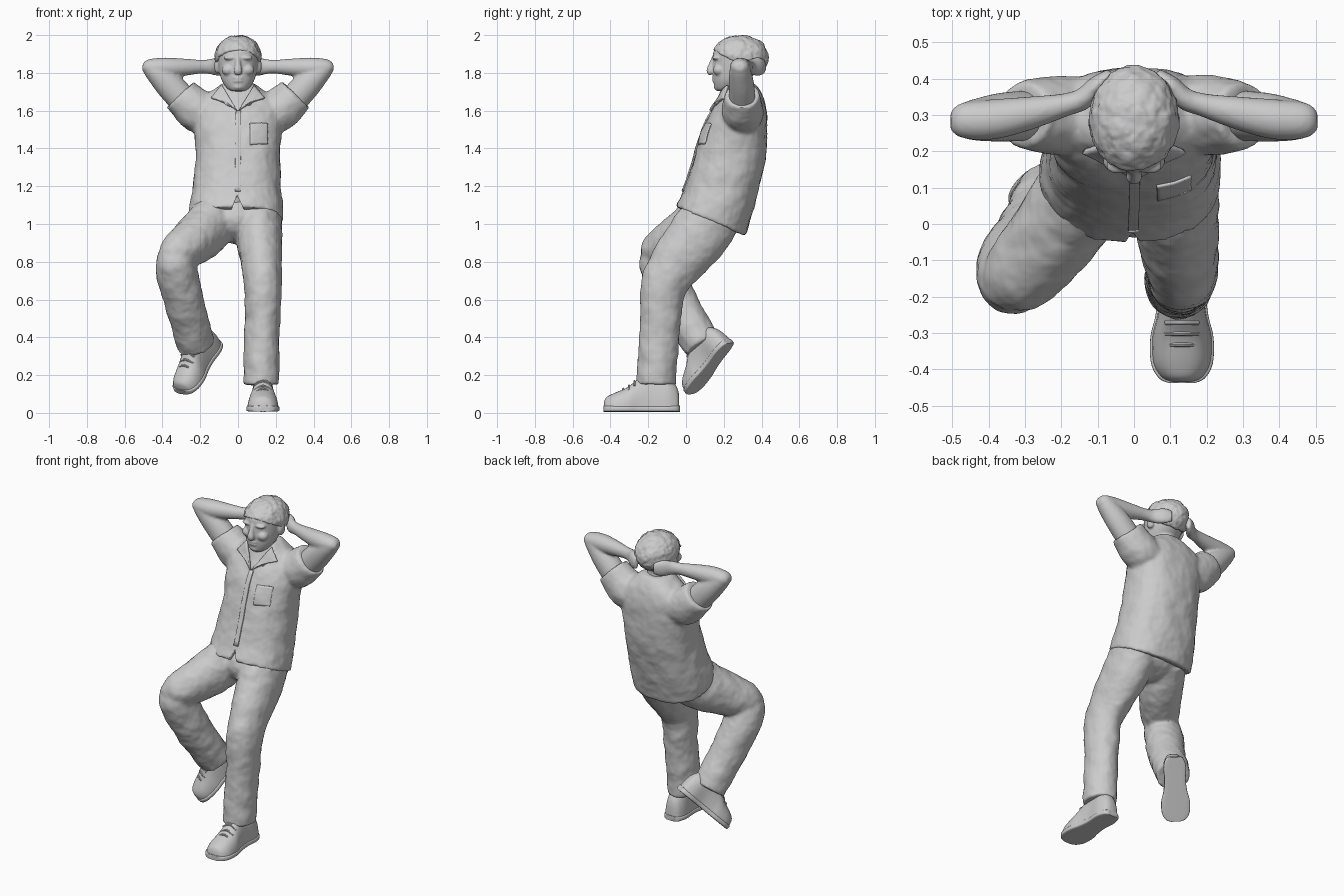
import bpy, bmesh, math
from mathutils import Vector, Matrix

if "Cube" in bpy.data.objects:
    bpy.data.objects.remove(bpy.data.objects["Cube"])

def new_object(name, bm, smooth_angle=40):
    bmesh.ops.recalc_face_normals(bm, faces=bm.faces)
    me = bpy.data.meshes.new(name)
    bm.to_mesh(me)
    bm.free()
    ob = bpy.data.objects.new(name, me)
    bpy.context.collection.objects.link(ob)
    select([ob])
    bpy.ops.object.shade_smooth_by_angle(angle=math.radians(smooth_angle))
    return ob

def select(obs):
    bpy.ops.object.select_all(action='DESELECT')
    for o in obs:
        o.select_set(True)
    bpy.context.view_layer.objects.active = obs[0]

def spline(rows, steps):
    """Catmull-Rom through rows of numbers."""
    out, n = [], len(rows)
    for i in range(n - 1):
        a, b, c, d = (rows[max(i - 1, 0)], rows[i], rows[i + 1], rows[min(i + 2, n - 1)])
        for k in range(steps):
            t = k / steps
            out.append([.5 * (2*q + (r - p)*t + (2*p - 5*q + 4*r - s)*t*t + (3*q - p - 3*r + s)*t**3)
                        for p, q, r, s in zip(a, b, c, d)])
    return out + [list(rows[-1])]

def loft(name, rows, ref='X', flip=1, power=2.0, floor=None, sides=36, steps=5):
    """Skin through rings. Rows are x, y, z, r1, r2 (+ tilt for ref 'FLAT')."""
    pts = spline([(r[0] * flip,) + tuple(r[1:]) for r in rows], steps)
    axis = Vector((0, 1, 0)) if ref == 'Y' else Vector((1, 0, 0))
    bm, rings = bmesh.new(), []
    for i, p in enumerate(pts):
        c = Vector(p[:3])
        t = (Vector(pts[min(i + 1, len(pts) - 1)][:3]) - Vector(pts[max(i - 1, 0)][:3])).normalized()
        u = (axis - t * t.dot(axis)).normalized()
        v = t.cross(u)
        if ref == 'FLAT':
            u, v = axis, Vector((0, 1, p[5]))
        elif ref == 'SHOE':
            u, v = axis, Vector((0, 0, 1))
        ring = []
        for k in range(sides):
            a = 2 * math.pi * k / sides
            ca, sa = math.cos(a), math.sin(a)
            co = c + u * p[3] * math.copysign(abs(ca)**(2/power), ca) + v * p[4] * math.copysign(abs(sa)**(2/power), sa)
            if floor is not None:
                co.z = max(co.z, floor)
            ring.append(bm.verts.new(co))
        rings.append(ring)
    for r, s in zip(rings, rings[1:]):
        for k in range(sides):
            bm.faces.new((r[k], r[(k+1) % sides], s[(k+1) % sides], s[k]))
    bm.faces.new(rings[0])
    bm.faces.new(rings[-1])
    return new_object(name, bm)

def ball(name, loc, rad):
    bm = bmesh.new()
    bmesh.ops.create_uvsphere(bm, u_segments=32, v_segments=20, radius=1,
                              matrix=Matrix.Translation(loc) @ Matrix.Diagonal((*rad, 1)))
    return new_object(name, bm)

def fuse(name, obs, voxel=.011, smooth=4, lumps=0, scale=.1):
    """Merge overlapping parts into one soft skin, with optional folds."""
    select(obs)
    if len(obs) > 1:
        bpy.ops.object.join()
    ob = obs[0]
    ob.name = name
    m = ob.modifiers.new("skin", 'REMESH')
    m.mode, m.voxel_size, m.use_smooth_shade = 'VOXEL', voxel, True
    m = ob.modifiers.new("soften", 'SMOOTH')
    m.iterations = smooth
    if lumps:
        tex = bpy.data.textures.new(name + "_folds", 'CLOUDS')
        tex.noise_scale = scale
        m = ob.modifiers.new("folds", 'DISPLACE')
        m.texture, m.strength, m.mid_level = tex, lumps, .5
    return ob

def patch(name, corners, target, thick, n=10):
    """Cloth piece lying on the target's surface."""
    a, b, c, d = map(Vector, corners)
    bm = bmesh.new()
    g = [[bm.verts.new(a.lerp(b, i/n).lerp(d.lerp(c, i/n), j/n)) for i in range(n+1)] for j in range(n+1)]
    for j in range(n):
        for i in range(n):
            bm.faces.new((g[j][i], g[j][i+1], g[j+1][i+1], g[j+1][i]))
    ob = new_object(name, bm)
    w = ob.modifiers.new("lie_on", 'SHRINKWRAP')
    w.target, w.wrap_method, w.wrap_mode, w.offset = target, 'NEAREST_SURFACEPOINT', 'ABOVE_SURFACE', thick * .4
    s = ob.modifiers.new("thickness", 'SOLIDIFY')
    s.thickness, s.offset = thick, 0
    return ob

# Shirt: leaning torso plus raised short sleeves
torso = loft("torso", [
    (-.01, .13, 1.015, .25, .185, -.42), (-.01, .163, 1.1, .247, .182, -.36), (-.005, .2, 1.22, .233, .183, -.25),
    (0, .236, 1.36, .225, .184, -.15), (0, .262, 1.5, .232, .168, -.1), (0, .285, 1.6, .235, .142, -.05),
    (0, .295, 1.66, .2, .118, 0), (0, .29, 1.715, .125, .095, 0), (0, .285, 1.745, .08, .08, 0)],
    ref='FLAT', power=2.3)
sleeves = [loft("sleeve", [(.1, .3, 1.56, .1, .1), (.21, .3, 1.6, .11, .115), (.27, .3, 1.65, .1, .105),
                           (.305, .3, 1.685, .09, .1)], ref='Y', flip=s) for s in (1, -1)]
shirt = fuse("shirt", [torso] + sleeves, smooth=3, lumps=.014, scale=.09)

# Notch where the front hem opens
bm = bmesh.new()
tri = [(-.05, 1.04), (.05, 1.04), (-.005, 1.15)]
f, b = ([bm.verts.new((x, y, z)) for x, z in tri] for y in (-.2, .0))
bm.faces.new(f)
bm.faces.new(b)
for i in range(3):
    bm.faces.new((f[i], f[(i+1) % 3], b[(i+1) % 3], b[i]))
notch = new_object("hem_notch_cutter", bm)
notch.hide_render = True
notch.hide_set(True)
m = shirt.modifiers.new("notch", 'BOOLEAN')
m.operation, m.object = 'DIFFERENCE', notch

# Collar flaps, button strip and pocket
for s in (1, -1):
    patch("collar_flap", [(s*.085, .22, 1.735), (s*.14, .2, 1.665), (s*.06, .14, 1.65), (s*.005, .13, 1.6)], shirt, .016)
patch("button_strip", [(-.012, .13, 1.6), (.016, .13, 1.6), (.012, -.01, 1.17), (-.016, -.01, 1.17)], shirt, .008, 16)
patch("pocket", [(.065, .09, 1.54), (.17, .11, 1.54), (.17, .08, 1.43), (.065, .06, 1.42)], shirt, .008)

# Trousers: planted leg, bent leg and seat
straight_leg = loft("straight_leg", [
    (.11, .15, 1.06, .12, .155), (.113, .06, .93, .122, .16), (.125, -.053, .79, .108, .14),
    (.133, -.12, .67, .1, .122), (.13, -.134, .5, .094, .108), (.125, -.147, .33, .094, .105),
    (.125, -.157, .19, .094, .106), (.125, -.158, .15, .092, .105)])
thigh = loft("thigh", [(-.1, .15, 1.06, .12, .155), (-.17, .04, .965, .128, .145), (-.27, -.09, .885, .115, .12),
                       (-.335, -.16, .835, .095, .1), (-.37, -.2, .81, .055, .06)])
shin = loft("shin", [(-.345, -.165, .88, .06, .06), (-.337, -.15, .82, .098, .105), (-.318, -.11, .72, .11, .113),
                     (-.28, -.04, .57, .105, .108), (-.24, .05, .42, .1, .102), (-.222, .09, .355, .1, .1)])
seat = ball("seat", (0, .13, 1.03), (.225, .165, .135))
fuse("trousers", [seat, straight_leg, thigh, shin], smooth=4, lumps=.014, scale=.08)

# Bare arms with hands behind the head
for s in (1, -1):
    upper = loft("upper_arm", [(.24, .3, 1.6, .07, .075), (.35, .295, 1.72, .068, .075), (.42, .288, 1.79, .06, .062),
                               (.465, .285, 1.83, .048, .046), (.485, .285, 1.85, .02, .02)], ref='Y', flip=s)
    fore = loft("forearm", [(.505, .285, 1.832, .025, .02), (.475, .285, 1.83, .048, .042), (.39, .288, 1.828, .055, .053),
                            (.29, .305, 1.83, .046, .046), (.19, .328, 1.833, .032, .036),
                            (.14, .345, 1.833, .03, .042), (.1, .385, 1.833, .025, .05), (.06, .415, 1.833, .015, .035)],
                ref='Y', flip=s)
    fuse("arm", [upper, fore], voxel=.009)

# Head with neck, nose, brows, lips and ears
parts = [loft("skull", [
    (0, .195, 1.703, .03, .03, 0), (0, .213, 1.718, .058, .06, 0), (0, .235, 1.76, .086, .09, 0),
    (0, .26, 1.81, .101, .118, 0), (0, .27, 1.86, .108, .127, 0), (0, .275, 1.91, .108, .13, 0),
    (0, .28, 1.95, .093, .11, 0), (0, .28, 1.98, .05, .06, 0)], ref='FLAT'),
    loft("neck", [(0, .285, 1.6, .078, .08), (0, .275, 1.68, .07, .07), (0, .265, 1.79, .07, .07)]),
    loft("nose", [(0, .15, 1.885, .012, .012), (0, .138, 1.845, .015, .017), (0, .128, 1.81, .022, .02),
                  (0, .135, 1.793, .016, .012)], steps=3)]
for s in (1, -1):
    parts += [ball("brow", (s*.042, .16, 1.88), (.036, .022, .012)), ball("ear", (s*.11, .28, 1.835), (.016, .03, .04)),
              ball("cheek", (s*.05, .175, 1.815), (.036, .032, .03))]
for z, w in ((1.774, .032), (1.757, .027)):
    parts.append(ball("lip", (0, .152, z), (w, .014, .008)))
parts.append(ball("chin", (0, .168, 1.727), (.032, .022, .018)))
fuse("head", parts, voxel=.006, smooth=3)

# Hair cap, cut along a sloping hairline
bm = bmesh.new()
bmesh.ops.create_uvsphere(bm, u_segments=48, v_segments=32, radius=1,
                          matrix=Matrix.Translation((0, .287, 1.883)) @ Matrix.Diagonal((.124, .15, .117, 1)))
cut = bmesh.ops.bisect_plane(bm, geom=bm.verts[:] + bm.edges[:] + bm.faces[:], plane_co=(0, .14, 1.925),
                             plane_no=(0, .58, 1), clear_inner=True)
bmesh.ops.edgeloop_fill(bm, edges=[e for e in cut['geom_cut'] if isinstance(e, bmesh.types.BMEdge)])
fuse("hair", [new_object("hair", bm)], voxel=.007, smooth=2, lumps=.016, scale=.035)

# Shoes: upper, sole and laces built flat, then posed
def shoe(name, pose):
    rows = [(-.203, .03, .05), (-.19, .058, .078), (-.15, .08, .1), (-.08, .082, .13), (-.02, .068, .175),
            (.05, .06, .205), (.13, .064, .195), (.18, .05, .14), (.196, .03, .09)]
    made = [loft(name, [(0, y, .0, w, h) for y, w, h in rows], 'SHOE', power=2.4, floor=.01),
            loft(name + "_sole", [(0, y*1.015, .018, w + .005, .016) for y, w, h in rows], 'SHOE', power=5)]
    for y, h in ((-.1, .122), (-.07, .138), (-.04, .162)):
        made.append(loft(name + "_lace", [(-.045, y, h - .022, .006, .006), (0, y, h + .002, .006, .006),
                                          (.045, y, h - .022, .006, .006)], 'Y', sides=8))
    for o in made:
        o.data.transform(pose)

shoe("planted_shoe", Matrix.Translation((.132, -.232, .004)))
toe = Vector((-.475, -.53, -.70)).normalized()
up = Vector((-.337, -.593, .68))
up = (up - toe * up.dot(toe)).normalized()
side = (-toe).cross(up)
turn = Matrix((side, -toe, up)).transposed().to_4x4()
shoe("raised_shoe", Matrix.Translation((-.2, .135, .235)) @ turn @ Matrix.Scale(.95, 4))
